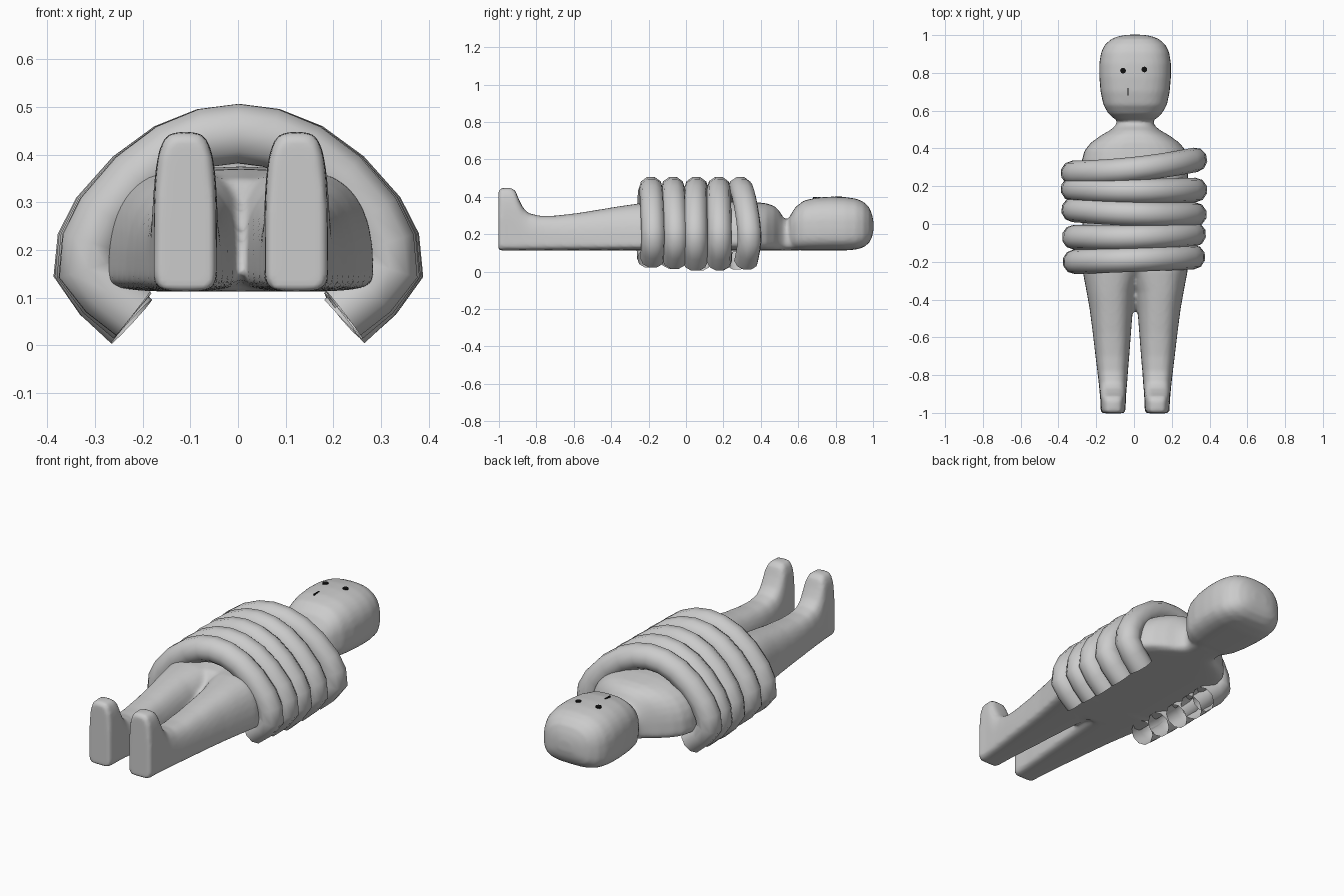
import bpy, bmesh, math
from mathutils import Vector

if "Cube" in bpy.data.objects:
    bpy.data.objects.remove(bpy.data.objects["Cube"])


def material(name, rgb):
    m = bpy.data.materials.new(name)
    m.diffuse_color = (*rgb, 1)
    m.use_nodes = True
    m.node_tree.nodes["Principled BSDF"].inputs["Base Color"].default_value = m.diffuse_color
    return m


GREY = material("plain grey", (0.6, 0.6, 0.6))
BLACK = material("black", (0.005, 0.005, 0.005))
BACK = 0.113   # height of the flat back
CX = 0.006     # sideways shift of the body


def ring(bm, y, x0, x1, zl, zw, zt, n, count=32):
    """Rounded section: widest at zw, squareness n above, squarer below."""
    verts = []
    for i in range(count):
        a = 2 * math.pi * i / count
        c, s = math.cos(a), math.sin(a)
        p = 2 / n if s >= 0 else 0.6
        x = math.copysign(abs(c) ** p, c)
        h = abs(s) ** p
        z = zw + (zt - zw) * h if s >= 0 else zw - (zw - zl) * h
        verts.append(bm.verts.new((CX + (x0 + x1) / 2 + x * (x1 - x0) / 2, y, z)))
    return verts


def loft(bm, sections):
    rings = [ring(bm, *s) for s in sections]
    faces = []
    for a, b in zip(rings, rings[1:]):
        for i in range(len(a)):
            j = (i + 1) % len(a)
            faces.append(bm.faces.new((a[i], a[j], b[j], b[i])))
    faces.append(bm.faces.new(rings[0]))
    faces.append(bm.faces.new(rings[-1]))
    bmesh.ops.recalc_face_normals(bm, faces=faces)


bm = bmesh.new()

# torso and neck: y, half width, top height
torso = [(-0.33, 0.10, 0.20), (-0.29, 0.19, 0.29), (-0.23, 0.275, 0.35),
         (-0.1, 0.28, 0.37), (0.2, 0.28, 0.375), (0.34, 0.282, 0.375),
         (0.39, 0.268, 0.37), (0.43, 0.235, 0.365), (0.47, 0.18, 0.352),
         (0.495, 0.135, 0.33), (0.52, 0.104, 0.29), (0.54, 0.098, 0.278),
         (0.60, 0.098, 0.28)]
loft(bm, [(y, -w, w, BACK, 0.16, zt, 2.5) for y, w, zt in torso])

# head: y, half width, bottom, top
head = [(0.548, 0.08, 0.14, 0.28), (0.56, 0.115, 0.125, 0.305), (0.585, 0.142, 0.116, 0.345),
        (0.63, 0.168, BACK, 0.380), (0.70, 0.183, BACK, 0.396), (0.78, 0.190, BACK, 0.401),
        (0.85, 0.190, BACK, 0.399), (0.91, 0.180, 0.118, 0.390), (0.95, 0.160, 0.130, 0.373),
        (0.98, 0.125, 0.155, 0.343), (0.995, 0.085, 0.185, 0.305), (1.002, 0.04, 0.22, 0.27)]
loft(bm, [(y, -w, w, zl, 0.23, zt, 2.6) for y, w, zl, zt in head])

# legs with upturned feet: y, inner x, outer x, top, squareness
leg = [(-1.002, 0.060, 0.172, 0.430, 4), (-0.99, 0.051, 0.182, 0.447, 4),
       (-0.935, 0.049, 0.184, 0.449, 4), (-0.912, 0.048, 0.186, 0.432, 4),
       (-0.893, 0.047, 0.188, 0.385, 3.8), (-0.87, 0.045, 0.190, 0.340, 3.5),
       (-0.84, 0.042, 0.193, 0.312, 3.2), (-0.78, 0.038, 0.200, 0.298, 3),
       (-0.70, 0.031, 0.210, 0.299, 2.8), (-0.58, 0.022, 0.224, 0.313, 2.6),
       (-0.45, 0.012, 0.241, 0.334, 2.5), (-0.36, 0.003, 0.257, 0.349, 2.5),
       (-0.25, -0.03, 0.278, 0.365, 2.5), (-0.15, -0.06, 0.278, 0.365, 2.5)]
for side in (-1, 1):
    loft(bm, [(y, min(side * a, side * b), max(side * a, side * b), BACK, 0.15, zt, n)
              for y, a, b, zt, n in leg])

mesh = bpy.data.meshes.new("body")
bm.to_mesh(mesh)
bm.free()
body = bpy.data.objects.new("body", mesh)
bpy.context.collection.objects.link(body)
mesh.materials.append(GREY)

# fuse the parts into one soft skin
fuse = body.modifiers.new("fuse", "REMESH")
fuse.mode = "VOXEL"
fuse.voxel_size = 0.011
fuse.use_smooth_shade = True
soft = body.modifiers.new("soften", "SMOOTH")
soft.factor = 0.5
soft.iterations = 4


# rope wraps: open tubes arching over the torso
half = [(0.225, 0.05), (0.285, 0.105), (0.326, 0.16), (0.318, 0.215), (0.287, 0.275),
        (0.22, 0.35), (0.145, 0.405), (0.07, 0.435)]
arch = [(-x, z) for x, z in half] + [(0, 0.444)] + half[::-1]


def rope(index, left, mid, right, dx, dz):
    curve = bpy.data.curves.new(f"rope_{index}", "CURVE")
    curve.dimensions = "3D"
    curve.bevel_depth = 0.065
    curve.bevel_resolution = 3
    curve.use_fill_caps = False
    spline = curve.splines.new("POLY")
    spline.points.add(len(arch) - 1)
    for p, (x, z) in zip(spline.points, arch):
        t = x / 0.326
        y = mid + (right - left) / 2 * t + ((left + right) / 2 - mid) * t * t
        drop = dz * min(1, max(0, (0.16 - z) / 0.11))
        p.co = (x + dx * t, y, z + drop, 1)
    spline.use_smooth = True
    temp = bpy.data.objects.new("temp", curve)
    bpy.context.collection.objects.link(temp)
    dg = bpy.context.evaluated_depsgraph_get()
    me = bpy.data.meshes.new_from_object(temp.evaluated_get(dg))
    bpy.data.objects.remove(temp)
    me.materials.clear()
    me.materials.append(GREY)
    ob = bpy.data.objects.new(f"rope_{index}", me)
    bpy.context.collection.objects.link(ob)
    for f in me.polygons:
        f.use_smooth = True


for i, args in enumerate([(0.27, 0.29, 0.34, 0.0, 0.008), (0.185, 0.175, 0.18, 0.0, 0.003),
                          (0.075, 0.055, 0.05, -0.003, 0.0), (-0.07, -0.07, -0.055, -0.006, 0.012),
                          (-0.2, -0.188, -0.175, -0.01, 0.02)], 1):
    rope(i, *args)


# small painted eyes
for name, x, y in (("left_eye", -0.058, 0.812), ("right_eye", 0.055, 0.818)):
    bpy.ops.mesh.primitive_cylinder_add(vertices=16, radius=0.015, depth=0.009,
                                        location=(x, y, 0.396))
    eye = bpy.context.object
    eye.name = name
    eye.data.materials.append(BLACK)

# thin mouth mark
bpy.ops.mesh.primitive_cube_add(size=1, location=(-0.032, 0.70, 0.394))
mouth = bpy.context.object
mouth.name = "mouth"
mouth.scale = (0.006, 0.04, 0.008)
mouth.data.materials.append(BLACK)
